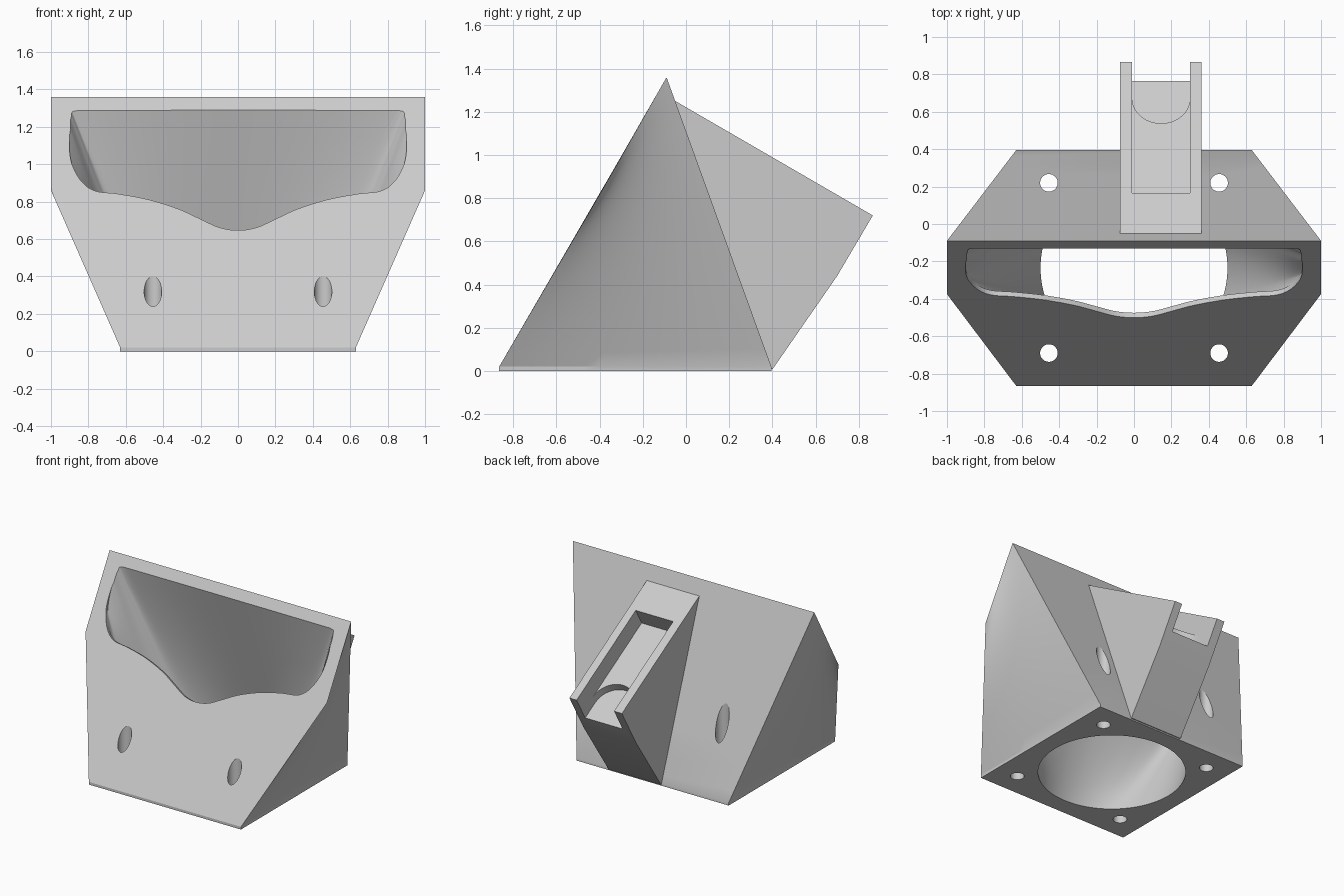
import bpy, bmesh, math
from mathutils import Vector, Matrix

if "Cube" in bpy.data.objects:
    bpy.data.objects.remove(bpy.data.objects["Cube"], do_unlink=True)

grey = bpy.data.materials.new("light grey plastic")
grey.use_nodes = True
colour = (0.6, 0.6, 0.6, 1)
grey.diffuse_color = colour
grey.node_tree.nodes["Principled BSDF"].inputs["Base Color"].default_value = colour


def finish(name, bm):
    """Turn a bmesh into a linked object."""
    bmesh.ops.recalc_face_normals(bm, faces=bm.faces[:])
    mesh = bpy.data.meshes.new(name)
    bm.to_mesh(mesh)
    bm.free()
    mesh.materials.append(grey)
    obj = bpy.data.objects.new(name, mesh)
    bpy.context.collection.objects.link(obj)
    return obj


def loft(name, sections):
    """Skin closed sections of equal point count and cap both ends."""
    bm = bmesh.new()
    rings = [[bm.verts.new(p) for p in s] for s in sections]
    for a, b in zip(rings, rings[1:]):
        for i in range(len(a)):
            k = (i + 1) % len(a)
            bm.faces.new((a[i], a[k], b[k], b[i]))
    bm.faces.new(rings[0])
    bm.faces.new(rings[-1])
    return finish(name, bm)


def combine(target, other, operation):
    """Apply a boolean and discard the helper."""
    other.hide_render = True
    mod = target.modifiers.new("cut", 'BOOLEAN')
    mod.operation, mod.solver, mod.object = operation, 'EXACT', other
    bpy.context.view_layer.objects.active = target
    bpy.ops.object.modifier_apply(modifier=mod.name)
    bpy.data.objects.remove(other, do_unlink=True)


# Main shell: base rectangle blended to a tilted opening frame
base_front, base_back = Vector((0.63, -0.865, 0.02)), Vector((0.63, 0.395, 0.02))
top_front, top_back = Vector((1, -0.375, 0.86)), Vector((1, -0.09, 1.36))
N = 16
bm = bmesh.new()
sides = []
for s in (-1, 1):
    rows = []
    for i in range(-1, N + 1):
        t = max(i, 0) / N
        a, b = base_front.lerp(top_front, t), base_back.lerp(top_back, t)
        row = []
        for j in range(N + 1):
            p = a.lerp(b, j / N)
            row.append(bm.verts.new((s * p.x, p.y, 0 if i < 0 else p.z)))
        rows.append(row)
    for lo, hi in zip(rows, rows[1:]):
        for j in range(N):
            bm.faces.new((lo[j], lo[j + 1], hi[j + 1], hi[j]))
    sides.append(rows)
L, R = sides
for j in (0, N):
    bm.faces.new((L[0][j], R[0][j], R[1][j], L[1][j]))
bm.faces.new(L[0] + R[0][::-1])
bm.faces.new([r[0] for r in L[1:]] + L[-1][1:] + R[-1][::-1] + [r[0] for r in R[1:-1]][::-1])
bm.faces.new([r[N] for r in L[1:]] + [r[N] for r in R[1:]][::-1])
shell = finish("duct_shell", bm)

# Vertical screw holes
for x in (-0.455, 0.455):
    for y in (-0.69, 0.22):
        bm = bmesh.new()
        bmesh.ops.create_cone(bm, cap_ends=True, segments=32, radius1=0.047, radius2=0.047,
                              depth=2, matrix=Matrix.Translation((x, y, 0.5)))
        combine(shell, finish("screw_hole", bm), 'DIFFERENCE')

# Air passage: half outline of the mouth as (x, z, matching angle on the round inlet)
mouth = [Vector(p) for p in (
    (0, 0.65, -90), (0.1, 0.665, -84), (0.2, 0.71, -78), (0.32, 0.765, -71),
    (0.48, 0.815, -62), (0.64, 0.845, -54), (0.76, 0.86, -46), (0.83, 0.905, -38),
    (0.88, 0.985, -25), (0.9, 1.07, -10), (0.9, 1.2, 15), (0.895, 1.27, 34),
    (0.86, 1.3, 45), (0.6, 1.3, 58), (0.3, 1.3, 74), (0, 1.3, 90))]
mirror = lambda p: Vector((-p.x, p.y, -180 - p.z if p.z < 0 else 180 - p.z))
pts = [mirror(mouth[1])] + mouth + [mirror(mouth[-2])]
half = []
for a, b, c, d in zip(pts, pts[1:], pts[2:], pts[3:]):
    for k in range(5):
        t = k / 5
        p = 0.5 * (2 * b + (c - a) * t + (2 * a - 5 * b + 4 * c - d) * t * t
                   + (3 * b - a - 3 * c + d) * t ** 3)
        p.y = min(p.y, 1.3)
        half.append(p)
half.append(mouth[-1])
loop = half + [mirror(p) for p in half[-2:0:-1]]

slope = (top_back - top_front).normalized()
normal = Vector((0, -slope.z, slope.y))
outer, lip, inlet = [], [], []
for p in loop:
    y = base_front.y + (p.y - base_front.z) * slope.y / slope.z
    rim = Vector((p.x, y, p.y))
    # The lip is deep along the lower edge and fades out toward the top
    depth = 0.002 + 0.034 * min(1, max(0, (1.2 - p.y) / 0.2))
    outer.append(rim + normal * 0.06)
    lip.append(rim - normal * depth)
    ang = math.radians(p.z)
    inlet.append(Vector((0.5 * math.cos(ang), -0.235 + 0.5 * math.sin(ang), 0)))
sections = [outer, lip]
for k in range(1, 9):
    sections.append([a.lerp(b, k / 8) for a, b in zip(lip, inlet)])
sections.append([p - Vector((0, 0, 0.05)) for p in inlet])
combine(shell, loft("air_passage", sections), 'DIFFERENCE')

# Bracket block on the back
profile = [(-0.055, 1.253), (0.865, 0.72), (0.70, 0.44), (0.402, 0.01), (0.38, 0.01)]
bracket = loft("bracket", [[(x, y, z) for y, z in profile] for x in (-0.075, 0.36)])

# Bracket recesses, drawn in the plane of its sloping top
along = Vector((0, 0.865, -0.5)).normalized()
out = Vector((1, 0, 0)).cross(along)
start = Vector((0, -0.05, 1.25))


def recess(outline, depth):
    layers = [[Vector((x, 0, 0)) + start + along * u + out * h for x, u in outline]
              for h in (0.1, -depth)]
    combine(bracket, loft("recess", layers), 'DIFFERENCE')


x0, x1 = -0.01, 0.30
mid, rad = (x0 + x1) / 2, (x1 - x0) / 2
recess([(x0, 0.25), (x1, 0.25), (x1, 1.2), (x0, 1.2)], 0.14)
arc = [(mid + rad * math.cos(math.pi * k / 24), 0.915 - rad * math.sin(math.pi * k / 24))
       for k in range(25)]
recess(arc + [(x0, 1.2), (x1, 1.2)], 0.2)

# Smooth curved walls, keep the edges crisp
for obj in (shell, bracket):
    bpy.ops.object.select_all(action='DESELECT')
    obj.select_set(True)
    bpy.context.view_layer.objects.active = obj
    bpy.ops.object.shade_smooth_by_angle(angle=math.radians(20))
